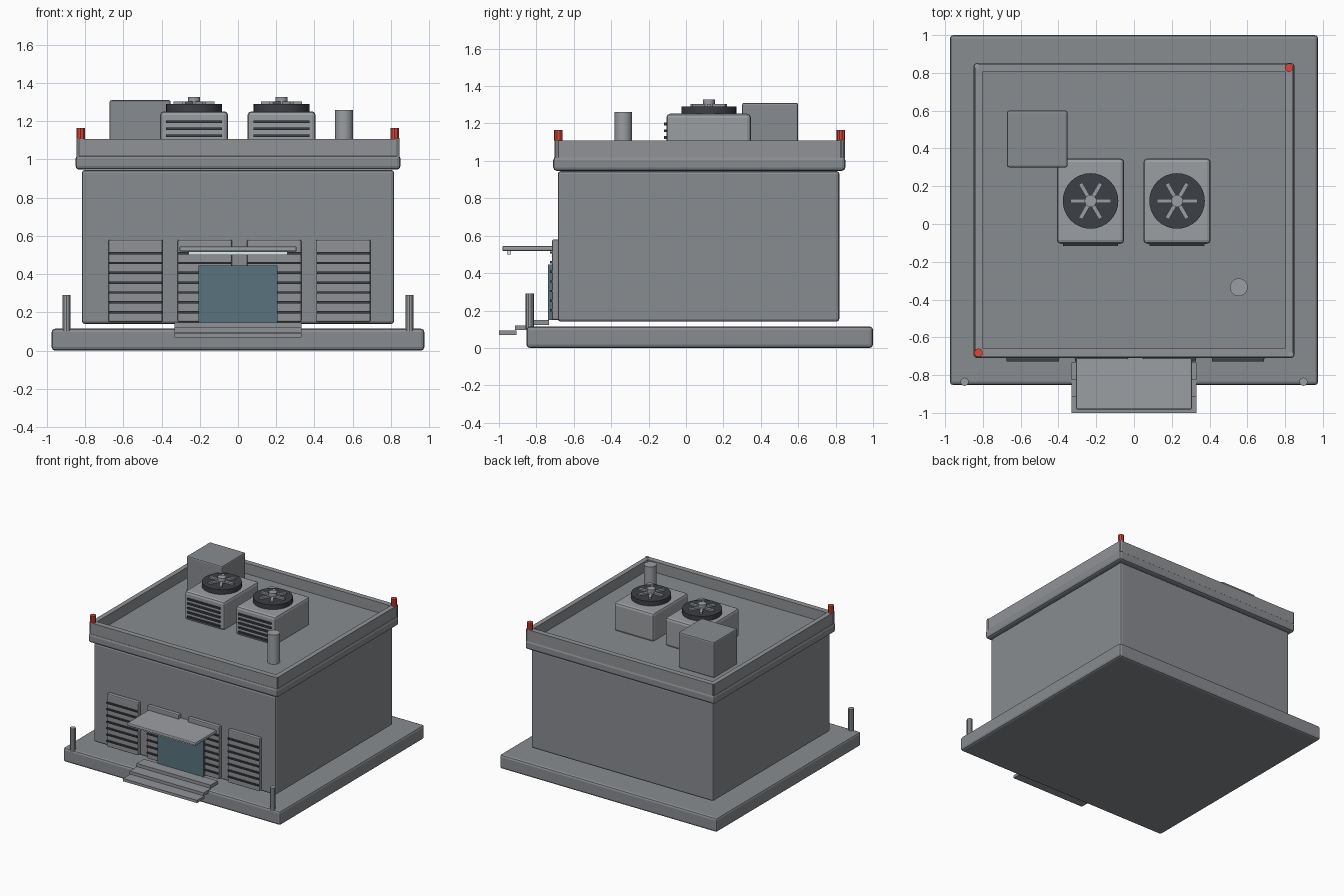
import bpy, math

if "Cube" in bpy.data.objects:
    bpy.data.objects.remove(bpy.data.objects["Cube"])


def material(name, rgb):
    m = bpy.data.materials.new(name)
    m.diffuse_color = (*rgb, 1)
    m.use_nodes = True
    m.node_tree.nodes["Principled BSDF"].inputs["Base Color"].default_value = m.diffuse_color
    return m


WALL = material("wall_grey", (0.25, 0.262, 0.28))
TRIM = material("trim_grey", (0.28, 0.29, 0.305))
METAL = material("metal_grey", (0.33, 0.345, 0.365))
DARK = material("dark_metal", (0.045, 0.05, 0.06))
RED = material("red_lamp", (0.7, 0.06, 0.04))
GLASS = material("door_glass", (0.10, 0.17, 0.21))
LAMP = material("lamp_white", (0.75, 0.85, 0.85))


def finish(o, name, mat, bevel):
    o.name = name
    o.data.materials.append(mat)
    if bevel:
        b = o.modifiers.new("bevel", 'BEVEL')
        b.width, b.segments = bevel, 2
    return o


def box(name, x, y, z, mat=WALL, bevel=0):
    """Box from (min, max) ranges on each axis."""
    bpy.ops.mesh.primitive_cube_add(size=1, location=[sum(r) / 2 for r in (x, y, z)])
    o = bpy.context.object
    o.scale = [r[1] - r[0] for r in (x, y, z)]
    bpy.ops.object.transform_apply(location=False, rotation=False, scale=True)
    return finish(o, name, mat, bevel)


def cyl(name, x, y, r, z, mat=METAL, sides=16):
    bpy.ops.mesh.primitive_cylinder_add(vertices=sides, radius=r, depth=z[1] - z[0],
                                        location=(x, y, sum(z) / 2))
    o = finish(bpy.context.object, name, mat, 0)
    bpy.ops.object.shade_smooth_by_angle(angle=math.radians(30))
    return o


# Plinth, main block, roof slab
box("plinth", (-0.975, 0.975), (-0.853, 1.0), (0, 0.115), bevel=0.018)
box("main_block", (-0.817, 0.817), (-0.685, 0.82), (0.14, 0.945), bevel=0.015)
box("roof_slab", (-0.85, 0.85), (-0.71, 0.852), (0.947, 1.022), bevel=0.018)

# Parapet walls and corner posts
PZ = (1.015, 1.108)
box("parapet_front", (-0.842, 0.842), (-0.703, -0.658), PZ, TRIM)
box("parapet_back", (-0.842, 0.842), (0.805, 0.848), PZ, TRIM)
for s, side in ((-1, "left"), (1, "right")):
    xs = sorted((s * 0.803, s * 0.842))
    box(f"parapet_{side}", xs, (-0.658, 0.805), PZ, TRIM)
    for y, end in ((-0.69, "front"), (0.836, "back")):
        cyl(f"corner_post_{end}_{side}", s * 0.832, y, 0.014, (1.015, 1.112), sides=10)

# Red warning lamps on two opposite corners
for i, (x, y) in enumerate(((-0.823, -0.682), (0.82, 0.828))):
    cyl(f"warning_lamp_{i}", x, y, 0.023, (1.108, 1.165), RED, 10)

# Rooftop cooling units with fan and louvres
for side, cx in (("left", -0.23), ("right", 0.228)):
    cy = 0.122
    box(f"cooler_{side}", (cx - 0.178, cx + 0.178), (-0.105, 0.347), (1.02, 1.252), METAL, 0.02)
    cyl(f"fan_drum_{side}", cx, cy, 0.147, (1.25, 1.29), DARK, 32)
    cyl(f"fan_hub_{side}", cx, cy, 0.032, (1.285, 1.328))
    for k in range(6):
        a = k * math.pi / 3
        b = box(f"fan_blade_{side}_{k}", (-0.042, 0.042), (-0.011, 0.011), (-0.007, 0.007), METAL)
        b.location = (cx + 0.065 * math.cos(a), cy + 0.065 * math.sin(a), 1.296)
        b.rotation_euler.z = a
    for k in range(5):
        z = 1.197 - 0.036 * k
        box(f"cooler_slat_{side}_{k}", (cx - 0.146, cx + 0.146), (-0.117, -0.098),
            (z - 0.007, z + 0.007), DARK)

# Rooftop cabinet and vent pipe
box("roof_cabinet", (-0.672, -0.352), (0.3, 0.6), (1.02, 1.31), bevel=0.01)
cyl("vent_pipe", 0.555, -0.335, 0.047, (1.02, 1.26), sides=24)

# Facade louvre panels
for i in range(4):
    cx = -0.536 + 0.3625 * i
    box(f"louvre_panel_{i}", (cx - 0.142, cx + 0.142), (-0.716, -0.68), (0.15, 0.58), TRIM, 0.008)
    for k in range(7):
        z = 0.51 - 0.0515 * k
        box(f"louvre_slat_{i}_{k}", (cx - 0.138, cx + 0.138), (-0.727, -0.71),
            (z - 0.006, z + 0.006), DARK)

# Door, canopy and canopy lamp
box("door", (-0.207, 0.207), (-0.738, -0.685), (0.148, 0.445), GLASS)
box("canopy", (-0.307, 0.307), (-0.982, -0.682), (0.518, 0.545), METAL, 0.008)
box("canopy_lamp", (-0.26, 0.26), (-0.956, -0.936), (0.5, 0.519), LAMP)

# Entrance steps
for i, (y0, y1, z0, z1) in enumerate(((-1.0, -0.905, 0.07, 0.092),
                                      (-0.915, -0.82, 0.096, 0.12),
                                      (-0.825, -0.732, 0.122, 0.148))):
    box(f"step_{i}", (-0.332, 0.332), (y0, y1), (z0, z1), TRIM)

# Bollards at the front corners
for s, side in ((-1, "left"), (1, "right")):
    cyl(f"bollard_{side}", s * 0.897, -0.835, 0.022, (0.1, 0.29), sides=10)
